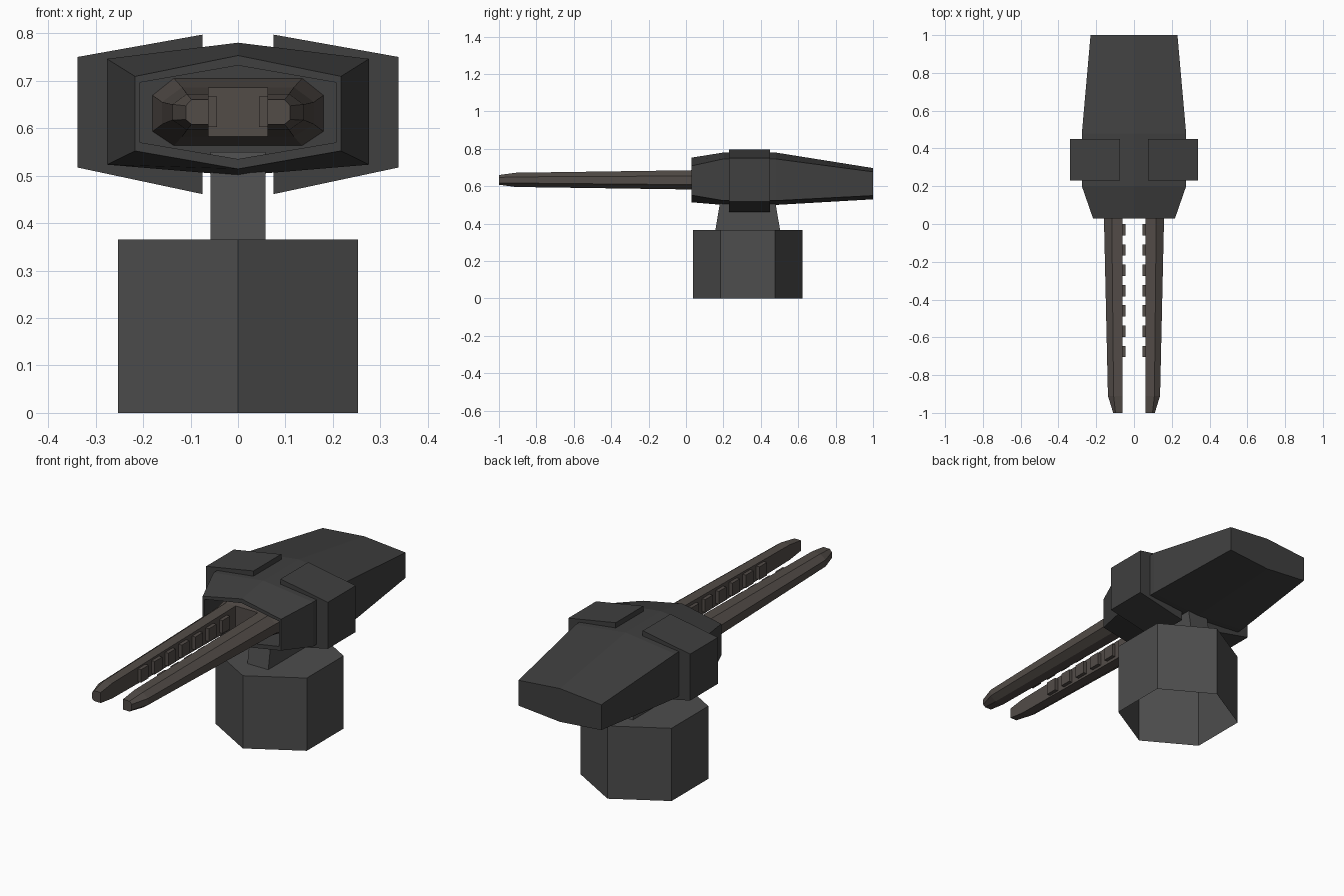
import bpy, bmesh, math

if "Cube" in bpy.data.objects:
    bpy.data.objects.remove(bpy.data.objects["Cube"])


def material(name, rgb):
    m = bpy.data.materials.new(name)
    m.diffuse_color = (*rgb, 1)
    m.use_nodes = True
    m.node_tree.nodes["Principled BSDF"].inputs["Base Color"].default_value = m.diffuse_color
    return m


BASE_GREY = material("base_grey", (0.075, 0.075, 0.075))
DARK_GREY = material("dark_grey", (0.05, 0.05, 0.05))
BARREL_GREY = material("barrel_grey", (0.085, 0.072, 0.064))


def loft(name, rings, mat, cap_first=True, cap_last=True, mirror=False):
    """Skin a list of equal-length point rings, optionally mirrored across x."""
    bm = bmesh.new()
    vs = [[bm.verts.new(p) for p in ring] for ring in rings]
    n = len(rings[0])
    for a, b in zip(vs, vs[1:]):
        for i in range(n):
            j = (i + 1) % n
            bm.faces.new((a[i], a[j], b[j], b[i]))
    if cap_first:
        bm.faces.new(vs[0])
    if cap_last:
        bm.faces.new(vs[-1])
    bmesh.ops.recalc_face_normals(bm, faces=bm.faces)
    me = bpy.data.meshes.new(name)
    bm.to_mesh(me)
    bm.free()
    me.materials.append(mat)
    ob = bpy.data.objects.new(name, me)
    bpy.context.collection.objects.link(ob)
    if mirror:
        mod = ob.modifiers.new("mirror", "MIRROR")
        mod.use_mirror_merge = False
    return ob


def along_y(y, profile):
    return [(x, y, z) for x, z in profile]


def rect_z(z, hx, y0, y1):
    return [(-hx, y0, z), (hx, y0, z), (hx, y1, z), (-hx, y1, z)]


# Hexagonal pedestal, open underneath
CY, R = 0.33, 0.292
hexagon = [(R * math.sin(k * math.pi / 3), CY + R * math.cos(k * math.pi / 3)) for k in range(6)]
loft("pedestal", [[(x, y, z) for x, y in hexagon] for z in (0, 0.365)], BASE_GREY, cap_first=False)

# Tapered neck
loft("neck", [rect_z(0.365, 0.058, 0.157, 0.503), rect_z(0.55, 0.058, 0.188, 0.472)], BASE_GREY)


# Turret body: peaked six-sided sections, with a recess in the front
def body_ring(y, w, top, side_top, side_bottom, bottom):
    return along_y(y, [(0, top), (w, side_top), (w, side_bottom),
                       (0, bottom), (-w, side_bottom), (-w, side_top)])


loft("turret_body", [
    body_ring(0.20, 0.207, 0.732, 0.696, 0.57, 0.535),
    body_ring(0.03, 0.207, 0.732, 0.696, 0.57, 0.535),
    body_ring(0.03, 0.217, 0.753, 0.709, 0.552, 0.514),
    body_ring(0.20, 0.276, 0.78, 0.746, 0.523, 0.50),
    body_ring(0.48, 0.276, 0.78, 0.746, 0.523, 0.50),
    body_ring(1.00, 0.23, 0.697, 0.677, 0.55, 0.53),
], DARK_GREY)

# Side armour clamps
clamp = [(0.075, 0.797), (0.338, 0.75), (0.338, 0.517), (0.075, 0.461)]
loft("side_clamps", [along_y(0.23, clamp), along_y(0.45, clamp)], DARK_GREY, mirror=True)


# Barrel hub: chamfered block inside the recess
def hub_ring(y, w, wc, z0, z1, z2, z3):
    right = [(wc, z0), (w, z1), (w, z2), (wc, z3)]
    return along_y(y, right + [(-x, z) for x, z in reversed(right)])


loft("barrel_hub", [
    hub_ring(0.07, 0.16, 0.118, 0.582, 0.608, 0.655, 0.686),
    hub_ring(0.20, 0.18, 0.135, 0.563, 0.593, 0.669, 0.705),
], BARREL_GREY)


# Twin rails, chamfered on the outside and at the tip
def rail_ring(y, w, wc, z0, z1, z2, z3):
    return along_y(y, [(0.062, z0), (wc, z0), (w, z1), (w, z2), (wc, z3), (0.062, z3)])


loft("rails", [
    rail_ring(0.07, 0.16, 0.118, 0.582, 0.608, 0.655, 0.686),
    rail_ring(-0.91, 0.138, 0.108, 0.596, 0.617, 0.65, 0.672),
    rail_ring(-1.00, 0.11, 0.098, 0.608, 0.618, 0.647, 0.66),
], BARREL_GREY, mirror=True)

# Row of small blocks on the inner face of each rail
for k in range(7):
    y = -0.03 - 0.1075 * k
    tooth = [(0.044, 0.602), (0.068, 0.602), (0.068, 0.667), (0.044, 0.667)]
    loft(f"rail_block_{k + 1}", [along_y(y - 0.03, tooth), along_y(y + 0.03, tooth)],
         BARREL_GREY, mirror=True)
